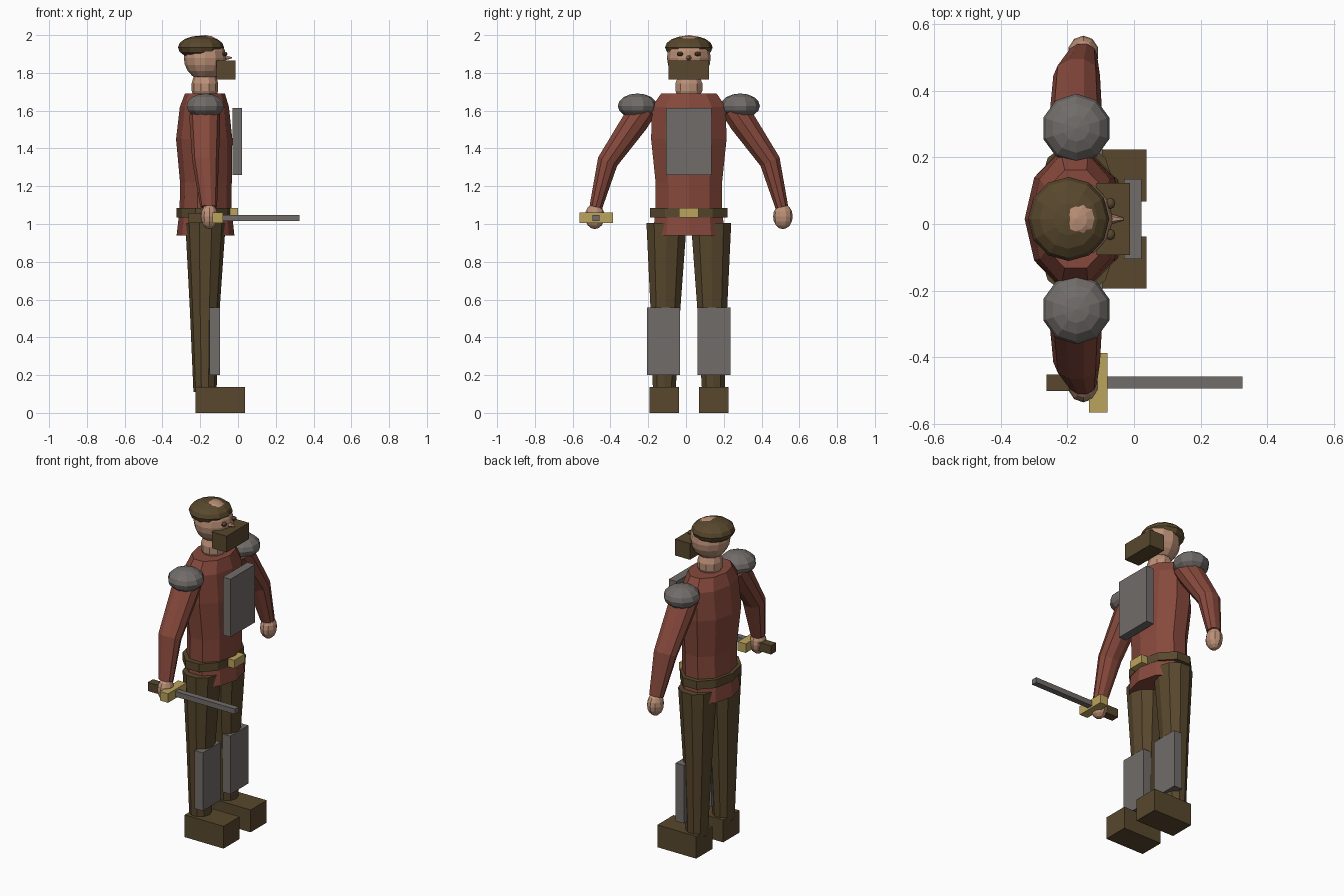
import bpy, bmesh, math
from mathutils import Vector, Matrix

cube = bpy.data.objects.get("Cube")
if cube:
    bpy.data.objects.remove(cube, do_unlink=True)

MID = 0.015   # the body's mid-plane in y; the figure looks along +x
BODY = -0.175  # the body's axis in x


def material(name, rgb):
    m = bpy.data.materials.new(name)
    m.use_nodes = True
    m.diffuse_color = (*rgb, 1)
    bsdf = next(n for n in m.node_tree.nodes if n.type == 'BSDF_PRINCIPLED')
    bsdf.inputs["Base Color"].default_value = (*rgb, 1)
    return m


RED = material("red cloth", (0.24, 0.066, 0.045))
BROWN = material("brown leather", (0.098, 0.064, 0.026))
STEEL = material("grey steel", (0.165, 0.15, 0.142))
GOLD = material("gold", (0.50, 0.37, 0.11))
SKIN = material("skin", (0.50, 0.28, 0.185))


def finish(bm, name, mat):
    bmesh.ops.recalc_face_normals(bm, faces=bm.faces)
    mesh = bpy.data.meshes.new(name)
    bm.to_mesh(mesh)
    bm.free()
    mesh.materials.append(mat)
    obj = bpy.data.objects.new(name, mesh)
    bpy.context.collection.objects.link(obj)
    return obj


def box(name, mat, x, y, z):
    """Box from three (low, high) ranges; y is relative to the mid-plane."""
    y = (y[0] + MID, y[1] + MID)
    size = [hi - lo for lo, hi in (x, y, z)]
    centre = Vector([(lo + hi) / 2 for lo, hi in (x, y, z)])
    bm = bmesh.new()
    bmesh.ops.create_cube(bm, size=1, matrix=Matrix.Translation(centre) @ Matrix.Diagonal((*size, 1)))
    return finish(bm, name, mat)


def ball(name, mat, centre, radii, sides=10, rings=8):
    x, y, z = centre
    bm = bmesh.new()
    bmesh.ops.create_uvsphere(bm, u_segments=sides, v_segments=rings, radius=1,
                              matrix=Matrix.Translation((x, y + MID, z)) @ Matrix.Diagonal((*radii, 1)))
    return finish(bm, name, mat)


def tube(name, mat, rings, sides=10):
    """Skin rings of (centre, x radius, cross radius) that follow a path in the yz plane."""
    bm = bmesh.new()
    loops = []
    centres = [Vector((x, y + MID, z)) for (x, y, z), _, _ in rings]
    for i, (_, rx, rv) in enumerate(rings):
        along = centres[min(i + 1, len(rings) - 1)] - centres[max(i - 1, 0)]
        across = Vector((0, along.z, -along.y)).normalized()
        angles = [math.tau * k / sides for k in range(sides)]
        loops.append([bm.verts.new(centres[i] + Vector((rx * math.cos(a), 0, 0)) + across * rv * math.sin(a))
                      for a in angles])
    for a, b in zip(loops, loops[1:]):
        for k in range(sides):
            n = (k + 1) % sides
            bm.faces.new((a[k], a[n], b[n], b[k]))
    bm.faces.new(loops[0])
    bm.faces.new(loops[-1])
    return finish(bm, name, mat)


def upright(name, mat, profile, sides=10):
    """Vertical tube from (x, z, x radius, y radius) rows."""
    return tube(name, mat, [((x, 0, z), rx, ry) for x, z, rx, ry in profile], sides)


# Tunic, belt and neck
upright("tunic", RED, [(-0.172, 0.94, 0.153, 0.20), (-0.172, 1.08, 0.137, 0.185),
                       (-0.17, 1.22, 0.137, 0.185), (-0.179, 1.45, 0.149, 0.21),
                       (-0.178, 1.62, 0.13, 0.205), (BODY, 1.69, 0.106, 0.155)])
upright("belt", BROWN, [(-0.178, 1.035, 0.148, 0.215), (-0.178, 1.085, 0.148, 0.215)])
box("belt_buckle", GOLD, (-0.06, 0), (-0.051, 0.051), (1.035, 1.085))
box("chest_plate", STEEL, (-0.03, 0.022), (-0.12, 0.12), (1.26, 1.615))
upright("neck", SKIN, [(BODY, 1.67, 0.058, 0.058), (BODY, 1.705, 0.07, 0.075),
                       (BODY, 1.745, 0.07, 0.075), (BODY, 1.78, 0.06, 0.06)])

# Head
ball("head", SKIN, (BODY, 0, 1.88), (0.112, 0.116, 0.12), 12, 10)
ball("hair", BROWN, (-0.196, 0, 1.935), (0.122, 0.126, 0.0625), 12, 8)
box("beard", BROWN, (-0.113, -0.012), (-0.108, 0.108), (1.766, 1.866))
bm = bmesh.new()
bmesh.ops.create_cone(bm, cap_ends=True, segments=6, radius1=0.022, radius2=0.004, depth=0.06,
                      matrix=Matrix.Translation((-0.062, MID, 1.88)) @ Matrix.Rotation(math.pi / 2, 4, 'Y'))
finish(bm, "nose", SKIN)

# Paired parts
for side, s in (("left", 1), ("right", -1)):
    def span(lo, hi):
        return tuple(sorted((s * lo, s * hi)))

    ball(side + "_eye", BROWN, (-0.071, s * 0.047, 1.9), (0.015, 0.017, 0.012), 8, 6)
    tube(side + "_arm", RED, [((BODY, s * 0.235, 1.61), 0.08, 0.07),
                              ((BODY, s * 0.285, 1.54), 0.081, 0.074),
                              ((-0.172, s * 0.43, 1.33), 0.07, 0.058),
                              ((-0.155, s * 0.492, 1.09), 0.044, 0.036)])
    ball(side + "_shoulder_guard", STEEL, (-0.173, s * 0.272, 1.625), (0.104, 0.104, 0.066), 10, 8)
    ball(side + "_hand", SKIN, (-0.152, s * 0.498, 1.04), (0.047, 0.052, 0.067), 10, 8)
    tube(side + "_leg", BROWN, [((-0.172, s * 0.118, 1.005), 0.107, 0.112),
                                ((-0.176, s * 0.124, 0.55), 0.079, 0.083),
                                ((BODY, s * 0.13, 0.11), 0.061, 0.063)])
    box(side + "_shin_guard", STEEL, (-0.15, -0.095), span(0.047, 0.221), (0.2, 0.557))
    box(side + "_boot", BROWN, (-0.226, 0.038), span(0.053, 0.209), (0, 0.137))

# Sword in the right hand
box("sword_grip", BROWN, (-0.262, -0.13), (-0.516, -0.466), (1.005, 1.058))
box("sword_guard", GOLD, (-0.135, -0.08), (-0.58, -0.402), (1.005, 1.06))
box("sword_blade", STEEL, (-0.08, 0.326), (-0.509, -0.473), (1.016, 1.048))
